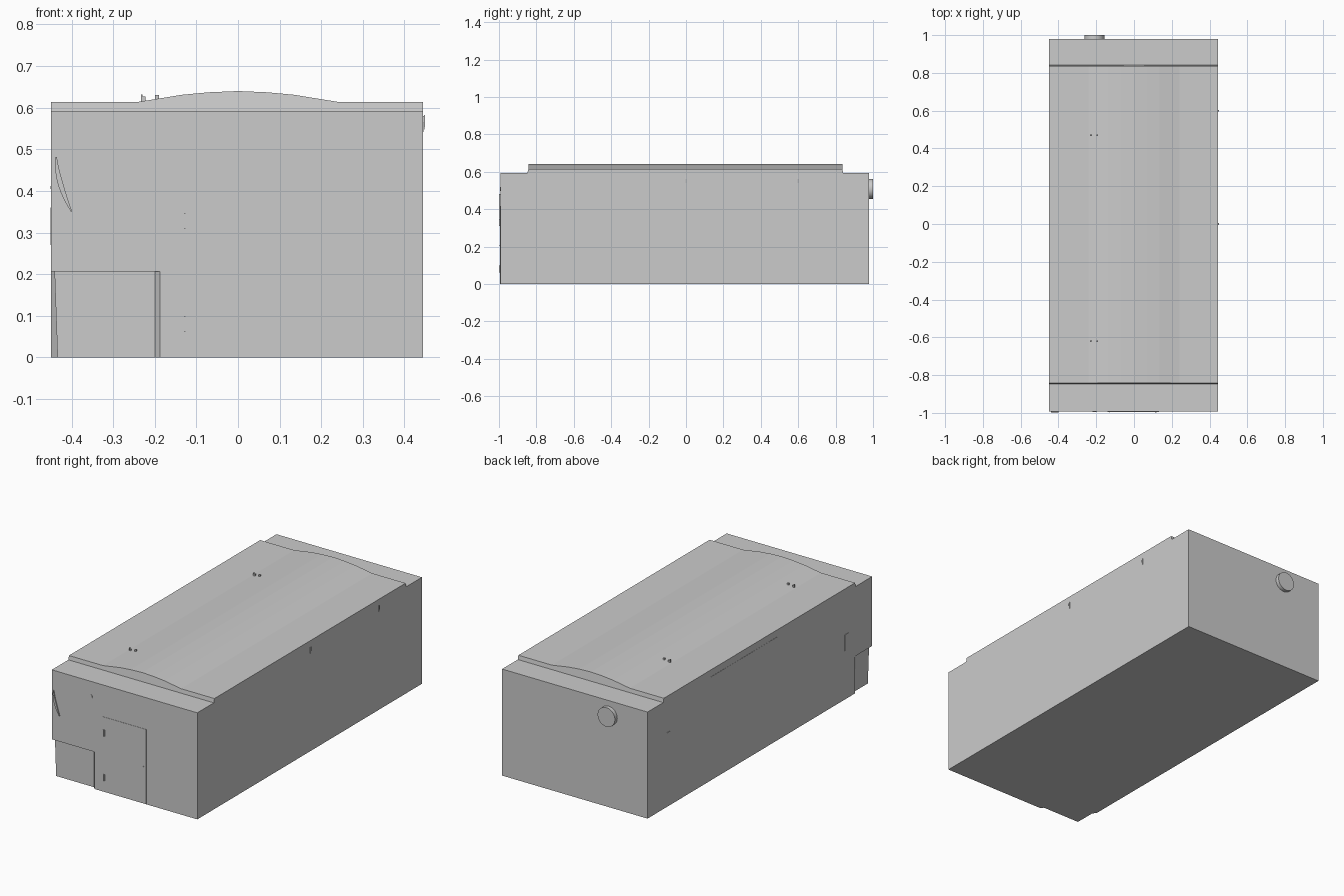
import bpy, bmesh, math

if "Cube" in bpy.data.objects:
    bpy.data.objects.remove(bpy.data.objects["Cube"])

XL, XR, YF, YB, H = -0.449, 0.445, -0.993, 0.979, 0.592


def make(name, bm):
    bmesh.ops.recalc_face_normals(bm, faces=bm.faces)
    me = bpy.data.meshes.new(name)
    bm.to_mesh(me)
    bm.free()
    ob = bpy.data.objects.new(name, me)
    bpy.context.collection.objects.link(ob)
    return ob


def loft(name, a, b):
    """Closed solid between two matching 3D outlines."""
    bm = bmesh.new()
    va = [bm.verts.new(p) for p in a]
    vb = [bm.verts.new(p) for p in b]
    n = len(a)
    bm.faces.new(va)
    bm.faces.new(vb[::-1])
    for i in range(n):
        j = (i + 1) % n
        bm.faces.new((va[i], vb[i], vb[j], va[j]))
    return make(name, bm)


def box(name, x0, x1, y0, y1, z0, z1):
    ring = [(x0, y0), (x1, y0), (x1, y1), (x0, y1)]
    return loft(name, [(x, y, z0) for x, y in ring], [(x, y, z1) for x, y in ring])


def disc(name, x, z, r, y0, y1, n=32):
    ring = [(x + r * math.cos(2 * math.pi * i / n), z + r * math.sin(2 * math.pi * i / n))
            for i in range(n)]
    ob = loft(name, [(u, y0, w) for u, w in ring], [(u, y1, w) for u, w in ring])
    bpy.context.view_layer.objects.active = ob
    ob.select_set(True)
    bpy.ops.object.shade_smooth_by_angle()
    ob.select_set(False)
    return ob


# Main body
body = box("body", XL, XR, YF, YB, 0, H)

# Recessed lower front-left corner with tapered walls
def corner_outline(inset, z):
    x, y = XL + inset, YF + 0.016
    return [(-0.5, -1.05, z), (-0.188, -1.05, z), (-0.188, YF, z), (-0.2, y, z),
            (x, y, z), (x, -0.86, z), (XL, -0.842, z), (-0.5, -0.842, z)]


cutter = loft("corner_cutter", corner_outline(0.016, -0.02), corner_outline(0.008, 0.206))
cutter.hide_render = True
cutter.hide_viewport = True
cut = body.modifiers.new("corner_recess", 'BOOLEAN')
cut.operation = 'DIFFERENCE'
cut.solver = 'EXACT'
cut.object = cutter

# Raised roof with shallow crown and slightly sloped ends
half = [(0.24, 0.614), (0.19, 0.622), (0.135, 0.631), (0.07, 0.637)]
crown = [(XR, H - 0.005), (XR, 0.614)] + half + [(0, 0.640)]
crown += [(-x, z) for x, z in reversed(half)] + [(XL, 0.614), (XL, H - 0.005)]


def roof_end(y, lean):
    return [(x, y + (lean if z < H else 0), z) for x, z in crown]


loft("roof", roof_end(-0.843, -0.006), roof_end(0.836, 0.006))

# Front door, hinges and knob
box("door", -0.139, 0.132, YF - 0.0015, YF + 0.01, 0.001, 0.416)
for z in (0.0625, 0.31):
    box("hinge_plate", -0.134, -0.122, -0.996, YF + 0.005, z, z + 0.036)
    box("hinge_pin", -0.130, -0.126, -0.999, YF, z, z + 0.036)
disc("door_knob", 0.115, 0.205, 0.003, -0.998, YF, 12)

# Front round port
disc("front_port", -0.21, 0.508, 0.011, YF - 0.002, YF + 0.005, 24)

# Curved crescent handle
outer, inner = [], []
for i in range(9):
    t = i / 8
    x = -0.437 + 0.037 * t ** 1.8
    z = 0.482 - 0.132 * t
    w = 0.0015 + 0.005 * math.sin(math.pi * t)
    outer.append((x - w, z))
    inner.append((x + w, z))
ring = outer + inner[::-1]
loft("crescent_handle", [(x, -0.999, z) for x, z in ring], [(x, YF + 0.003, z) for x, z in ring])

# Rear round vent
disc("rear_vent", -0.21, 0.508, 0.053, YB - 0.005, 1.0, 40)

# Small hooks on the right side
for y in (0.0, 0.6):
    prof = [(XR - 0.002, 0.578), (0.449, 0.582), (0.450, 0.560), (0.446, 0.540), (0.446, 0.558)]
    loft("side_hook", [(x, y - 0.004, z) for x, z in prof], [(x, y + 0.004, z) for x, z in prof])

# Left side panel, latch and handle
box("side_panel", XL - 0.001, XL + 0.005, -0.16, 0.44, 0.124, 0.575)
box("side_latch", XL - 0.002, XL + 0.004, 0.785, 0.81, 0.405, 0.412)
box("side_handle", XL - 0.002, XL + 0.004, -0.785, -0.75, 0.27, 0.36)

# Roof pin pairs
for y in (-0.62, 0.47):
    box("roof_pin_tall", -0.233, -0.229, y - 0.004, y + 0.004, 0.61, 0.632)
    box("roof_pin_foot", -0.229, -0.222, y - 0.003, y + 0.003, 0.61, 0.627)
    box("roof_stud", -0.199, -0.190, y - 0.004, y + 0.004, 0.615, 0.631)
